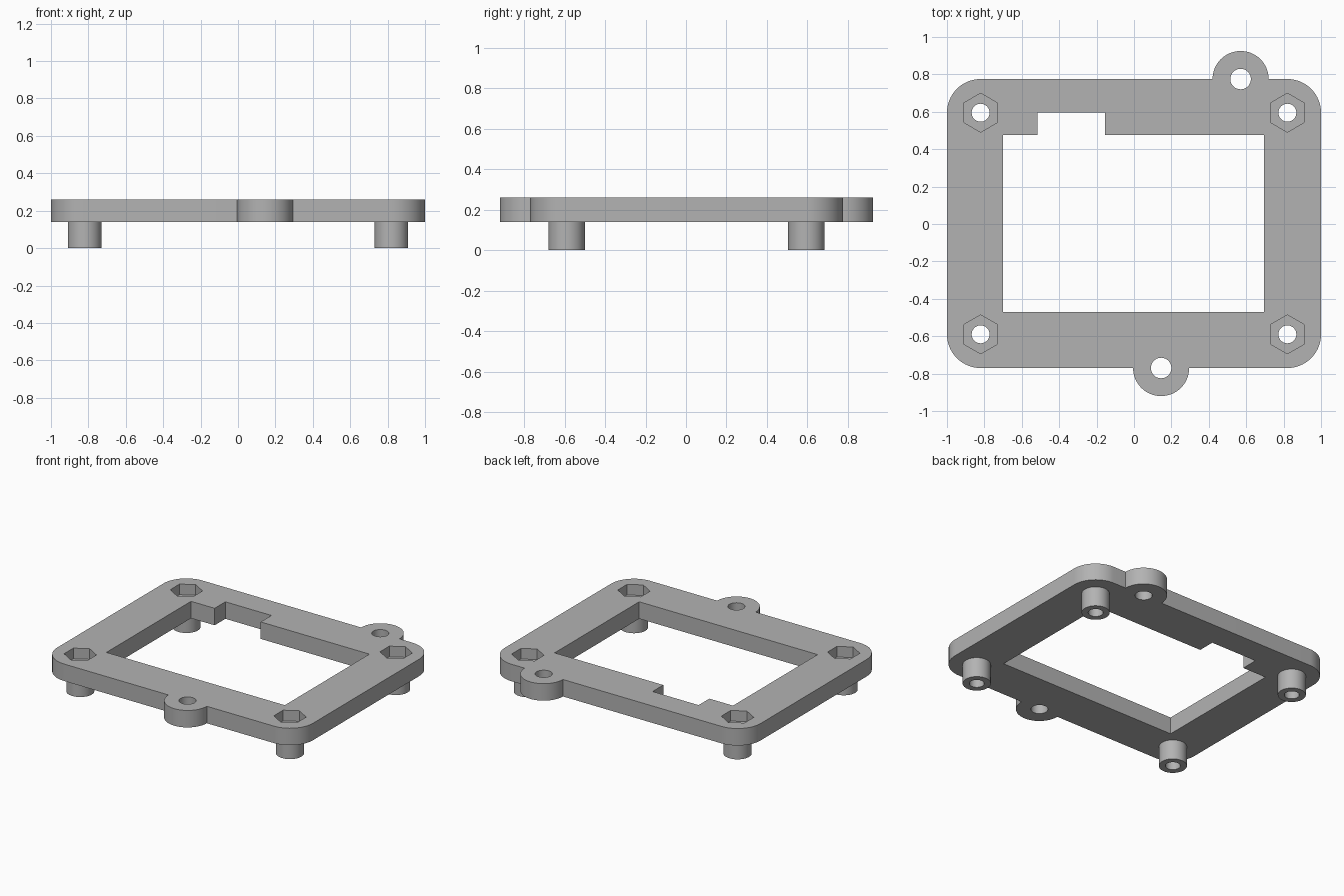
import bpy, bmesh, math

if "Cube" in bpy.data.objects:
    bpy.data.objects.remove(bpy.data.objects["Cube"])

Z0, Z1 = 0.14, 0.26                      # plate underside and top
POCKET_Z = 0.185                         # floor of the nut pockets
X, YF, YB, R = 1.0, -0.77, 0.775, 0.18   # plate outline
POSTS = [(sx * 0.82, y) for sx in (-1, 1) for y in (YF + R, YB - R)]
TABS = [(0.145, YF), (0.57, YB)]

grey = bpy.data.materials.new("plastic_grey")
grey.diffuse_color = (0.45, 0.45, 0.45, 1)
grey.use_nodes = True
grey.node_tree.nodes["Principled BSDF"].inputs["Base Color"].default_value = grey.diffuse_color


def prism(name, pts, z0, z1):
    """Extrude a closed outline from z0 to z1."""
    bm = bmesh.new()
    face = bm.faces.new([bm.verts.new((x, y, z0)) for x, y in pts])
    top = bmesh.ops.extrude_face_region(bm, geom=[face])["geom"]
    for v in top:
        if isinstance(v, bmesh.types.BMVert):
            v.co.z = z1
    bmesh.ops.recalc_face_normals(bm, faces=bm.faces)
    me = bpy.data.meshes.new(name)
    bm.to_mesh(me)
    bm.free()
    me.materials.append(grey)
    ob = bpy.data.objects.new(name, me)
    bpy.context.collection.objects.link(ob)
    return ob


def ring(cx, cy, r, n, start=0.0):
    return [(cx + r * math.cos(start + 2 * math.pi * i / n),
             cy + r * math.sin(start + 2 * math.pi * i / n)) for i in range(n)]


def combine(target, tool, mode):
    """Apply a boolean and discard the tool."""
    mod = target.modifiers.new(mode, 'BOOLEAN')
    mod.operation, mod.solver, mod.object = mode, 'EXACT', tool
    bpy.context.view_layer.objects.active = target
    bpy.ops.object.modifier_apply(modifier=mod.name)
    bpy.data.objects.remove(tool, do_unlink=True)


# Rounded rectangular plate
outline = []
for k, (cx, cy) in enumerate([(X - R, YB - R), (R - X, YB - R),
                              (R - X, YF + R), (X - R, YF + R)]):
    for i in range(17):
        a = math.pi / 2 * (k + i / 16)
        outline.append((cx + R * math.cos(a), cy + R * math.sin(a)))
frame = prism("mounting_frame", outline, Z0, Z1)

# Screw tabs on the front and back edges
for x, y in TABS:
    combine(frame, prism("tab", ring(x, y, 0.15, 64), Z0, Z1), 'UNION')

# Standoff posts, overlapping slightly into the plate
for x, y in POSTS:
    combine(frame, prism("post", ring(x, y, 0.09, 48), 0, Z0 + 0.02), 'UNION')

# Central opening with a notch at the back
opening = [(-0.70, -0.47), (0.695, -0.47), (0.695, 0.475), (-0.155, 0.475),
           (-0.155, 0.595), (-0.515, 0.595), (-0.515, 0.475), (-0.70, 0.475)]
combine(frame, prism("opening", opening, 0, 0.5), 'DIFFERENCE')

# Screw holes and hexagonal nut pockets
for x, y in TABS:
    combine(frame, prism("tab_hole", ring(x, y, 0.055, 32), -0.1, 0.5), 'DIFFERENCE')
for x, y in POSTS:
    combine(frame, prism("post_hole", ring(x, y, 0.048, 32), -0.1, 0.5), 'DIFFERENCE')
    combine(frame, prism("nut_pocket", ring(x, y, 0.104, 6, math.pi / 2), POCKET_Z, 0.5),
            'DIFFERENCE')

# Smooth curved walls, keep edges sharp
bpy.ops.object.select_all(action='DESELECT')
frame.select_set(True)
bpy.context.view_layer.objects.active = frame
bpy.ops.object.shade_smooth_by_angle(angle=math.radians(30))
